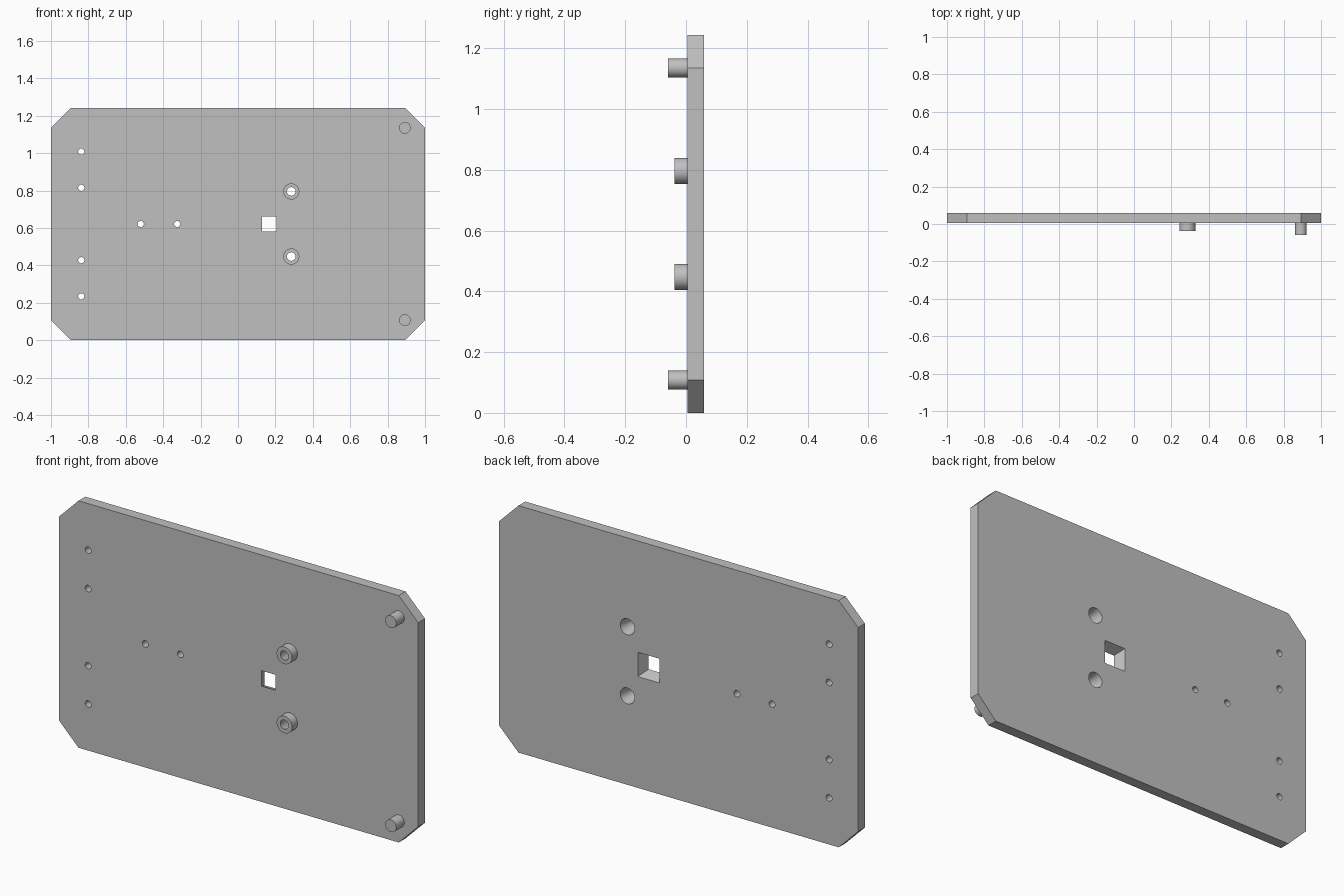
import bpy
import bmesh
from math import pi, radians, sqrt

cube = bpy.data.objects.get("Cube")
if cube:
    bpy.data.objects.remove(cube, do_unlink=True)

# Overall layout
HALF_W, HEIGHT, CORNER = 1.0, 1.243, 0.108
FRONT, BACK = 0.005, 0.059
PEG_END, BOSS_END = -0.059, -0.038
MID = HEIGHT / 2

grey = bpy.data.materials.new("plain_grey")
grey.use_nodes = True
colour = (0.53, 0.53, 0.53, 1)
grey.diffuse_color = colour
grey.node_tree.nodes["Principled BSDF"].inputs["Base Color"].default_value = colour


def frustum(name, x, z, y0, y1, r0, r1, sides=48, spin=0.0):
    """Round or square bar along y, radius r0 at y0 and r1 at y1."""
    bpy.ops.mesh.primitive_cone_add(
        vertices=sides, radius1=r0, radius2=r1, depth=y1 - y0,
        location=(x, (y0 + y1) / 2, z), rotation=(-pi / 2, spin, 0))
    ob = bpy.context.object
    ob.name = name
    ob.data.materials.append(grey)
    return ob


def through_cutter(x, z, y0, y1, r0, r1, **kw):
    """Cutter with the same taper, run past both ends."""
    extra = 0.02
    grow = (r1 - r0) / (y1 - y0) * extra
    ob = frustum("hole_cutter", x, z, y0 - extra, y1 + extra, r0 - grow, r1 + grow, **kw)
    ob.hide_render = True
    return ob


def cut(target, cutters):
    for cutter in cutters:
        mod = target.modifiers.new("hole", 'BOOLEAN')
        mod.operation = 'DIFFERENCE'
        mod.solver = 'EXACT'
        mod.object = cutter
        bpy.context.view_layer.objects.active = target
        bpy.ops.object.modifier_apply(modifier=mod.name)


def smooth(ob):
    bpy.ops.object.select_all(action='DESELECT')
    ob.select_set(True)
    bpy.context.view_layer.objects.active = ob
    bpy.ops.object.shade_smooth_by_angle(angle=radians(30))


# Plate with clipped corners
corner = [(HALF_W - CORNER, MID), (HALF_W, MID - CORNER)]
outline = (corner + [(x, -z) for x, z in corner[::-1]]
           + [(-x, -z) for x, z in corner] + [(-x, z) for x, z in corner[::-1]])
bm = bmesh.new()
face = bm.faces.new([bm.verts.new((x, FRONT, MID + z)) for x, z in outline])
grown = bmesh.ops.extrude_face_region(bm, geom=[face])["geom"]
bmesh.ops.translate(bm, vec=(0, BACK - FRONT, 0),
                    verts=[v for v in grown if isinstance(v, bmesh.types.BMVert)])
bmesh.ops.recalc_face_normals(bm, faces=bm.faces[:])
mesh = bpy.data.meshes.new("plate")
bm.to_mesh(mesh)
bm.free()
mesh.materials.append(grey)
plate = bpy.data.objects.new("plate", mesh)
bpy.context.collection.objects.link(plate)

# Small screw holes: two pairs at the edge, one pair along the middle
spots = [(-0.838, dz) for dz in (-0.387, -0.194, 0.194, 0.387)]
spots += [(-0.52, 0), (-0.325, 0)]
plate_cutters = [through_cutter(x, MID + dz, FRONT, BACK, 0.0165, 0.0165, sides=32)
                 for x, dz in spots]

# Square window, wider at the back
plate_cutters.append(through_cutter(0.166, MID, FRONT, BACK, 0.039 * sqrt(2),
                                    0.061 * sqrt(2), sides=4, spin=pi / 4))

# Hollow bosses with tapered bores, and solid corner pegs
boss_cutters, parts = [], [plate]
for label, side in (("lower", -1), ("upper", 1)):
    z = MID + side * 0.174
    bore = through_cutter(0.285, z, BOSS_END, BACK, 0.023, 0.04)
    boss = frustum(label + "_boss", 0.285, z, BOSS_END, FRONT, 0.043, 0.043)
    cut(boss, [bore])
    boss_cutters.append(bore)
    peg = frustum(label + "_peg", HALF_W - CORNER, MID + side * (MID - CORNER),
                  PEG_END, FRONT, 0.031, 0.031)
    parts += [boss, peg]

cut(plate, plate_cutters + boss_cutters)
for cutter in plate_cutters + boss_cutters:
    bpy.data.objects.remove(cutter, do_unlink=True)
for part in parts:
    smooth(part)
